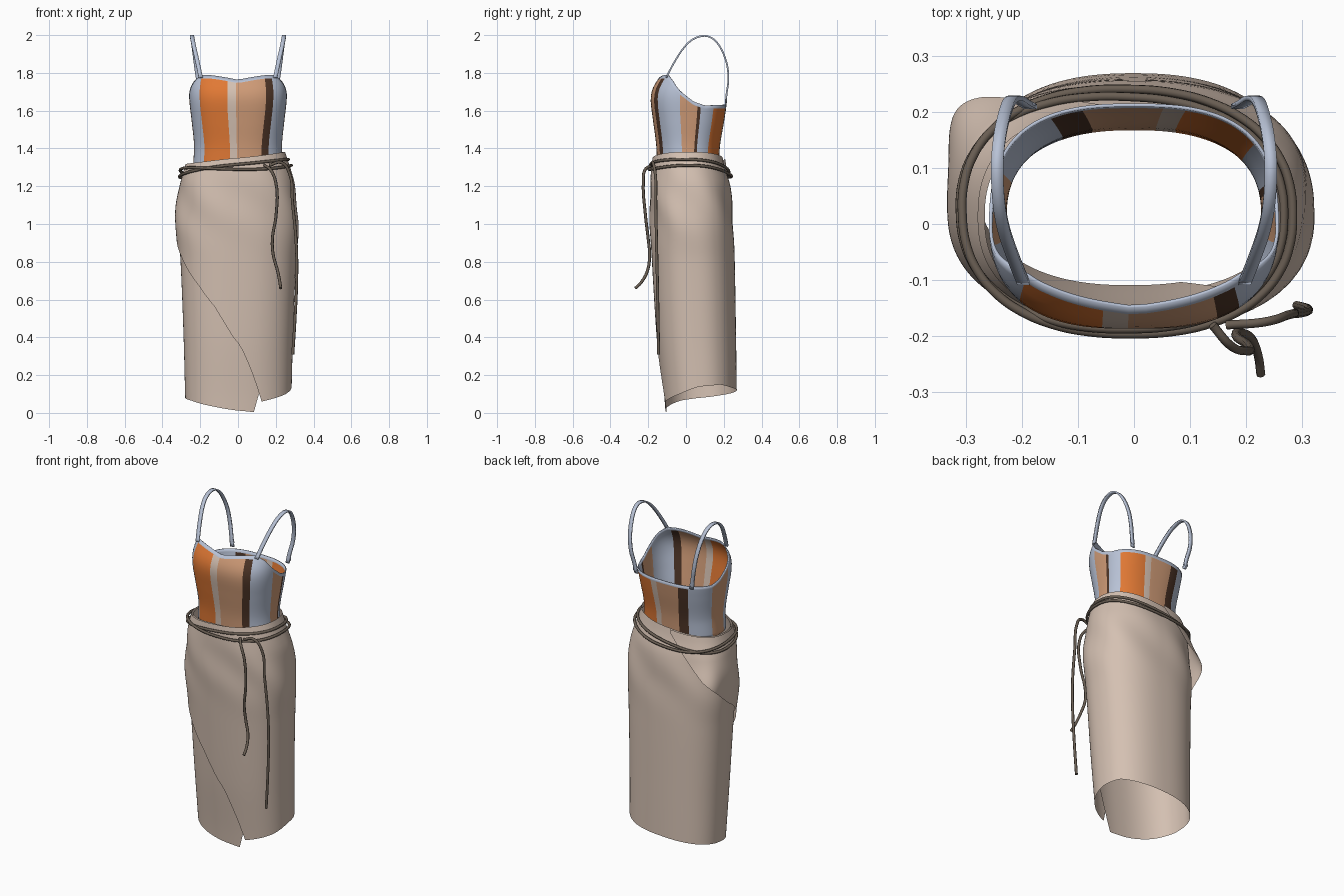
import bpy, math
from mathutils import Vector

if "Cube" in bpy.data.objects:
    bpy.data.objects.remove(bpy.data.objects["Cube"])


def material(name, rgb):
    m = bpy.data.materials.new(name)
    m.diffuse_color = (*rgb, 1)
    m.use_nodes = True
    m.node_tree.nodes["Principled BSDF"].inputs["Base Color"].default_value = m.diffuse_color
    return m


BEIGE = material("beige cloth", (0.66, 0.53, 0.445))
BLUE = material("pale blue cloth", (0.48, 0.54, 0.67))
ORANGE = material("orange cloth", (0.75, 0.19, 0.035))
TAN = material("tan cloth", (0.63, 0.33, 0.185))
BROWN = material("dark brown cloth", (0.075, 0.035, 0.02))
CORD = material("grey brown cord", (0.14, 0.11, 0.085))


def lerp(table, x):
    """Linear lookup in rows of (key, value)."""
    if x <= table[0][0]:
        return table[0][1]
    for (a, p), (b, q) in zip(table, table[1:]):
        if x <= b:
            return p + (q - p) * (x - a) / (b - a)
    return table[-1][1]


def profile(rows, z):
    """Smooth lookup of (half width, front y, back y) at height z."""
    z = min(max(z, rows[0][0]), rows[-1][0])
    i = max(k for k in range(len(rows) - 1) if rows[k][0] <= z)

    def slope(k, c):
        a, b = rows[max(k - 1, 0)], rows[min(k + 1, len(rows) - 1)]
        return (b[c] - a[c]) / (b[0] - a[0])
    p, q = rows[i], rows[i + 1]
    h = q[0] - p[0]
    s = (z - p[0]) / h
    return [(2*s**3 - 3*s*s + 1) * p[c] + (s**3 - 2*s*s + s) * h * slope(i, c)
            + (3*s*s - 2*s**3) * q[c] + (s**3 - s*s) * h * slope(i + 1, c) for c in (1, 2, 3)]


def spow(v, e):
    return math.copysign(abs(v) ** e, v)


def section(rows, ang, z, n, off=0.0):
    """Point on the rounded-box cross-section at an angle (radians) and height."""
    ax, yf, yb = profile(rows, z)
    c, s = spow(math.cos(ang), 2 / n), spow(math.sin(ang), 2 / n)
    return Vector(((ax + off) * c, (yf + yb) / 2 + ((yb - yf) / 2 + off) * s, z))


def grid_object(name, cols, mats, pick=None, closed=False, thick=0.0):
    """Sheet from columns of points; pick(column, row) gives the material index."""
    n, m = len(cols), len(cols[0])
    faces, idx = [], []
    for i in range(n if closed else n - 1):
        j = (i + 1) % n
        for r in range(m - 1):
            faces.append((i * m + r, j * m + r, j * m + r + 1, i * m + r + 1))
            idx.append(pick(i, r) if pick else 0)
    me = bpy.data.meshes.new(name)
    me.from_pydata([p for c in cols for p in c], [], faces)
    for mat in mats:
        me.materials.append(mat)
    me.polygons.foreach_set("material_index", idx)
    me.polygons.foreach_set("use_smooth", [True] * len(faces))
    ob = bpy.data.objects.new(name, me)
    bpy.context.collection.objects.link(ob)
    if thick:
        mod = ob.modifiers.new("thickness", 'SOLIDIFY')
        mod.thickness, mod.offset = thick, 0
    return ob


def cord(name, pts, radius=0.008, closed=False):
    cu = bpy.data.curves.new(name, 'CURVE')
    cu.dimensions = '3D'
    cu.bevel_depth, cu.bevel_resolution, cu.resolution_u = radius, 2, 6
    cu.use_fill_caps = True
    sp = cu.splines.new('BEZIER')
    sp.bezier_points.add(len(pts) - 1)
    for b, p in zip(sp.bezier_points, pts):
        b.co = p
        b.handle_left_type = b.handle_right_type = 'AUTO'
    sp.use_cyclic_u = closed
    cu.materials.append(CORD)
    ob = bpy.data.objects.new(name, cu)
    bpy.context.collection.objects.link(ob)


# Bodice: vertical coloured panels, starting point (x, y) of each going round
BODICE = [(1.30, .235, -.150, .170), (1.42, .230, -.155, .178), (1.55, .243, -.172, .200),
          (1.66, .255, -.184, .215), (1.72, .254, -.172, .217), (1.79, .240, -.130, .217)]
PANELS = [(-.205, -.14, ORANGE), (-.055, -.18, BEIGE), (-.01, -.18, TAN), (.145, -.165, BROWN),
          (.187, -.15, BLUE), (.25, -.03, TAN), (.25, .065, BROWN), (.245, .082, BLUE),
          (.215, .15, ORANGE), (.09, .21, BEIGE), (.05, .21, TAN), (-.09, .21, BROWN),
          (-.15, .20, BLUE), (-.24, .10, TAN), (-.25, -.035, BLUE)]
MATS = [BLUE, ORANGE, BEIGE, TAN, BROWN]
NB = 2.7
starts = [math.atan2(spow((y - .018) / .2, NB / 2), spow(x / .25, NB / 2)) for x, y, _ in PANELS]
angles, owner = [], []
for k, (x, y, mat) in enumerate(PANELS):
    span = (starts[(k + 1) % len(PANELS)] - starts[k]) % (2 * math.pi)
    steps = max(2, round(span / 0.05))
    for s in range(steps):
        angles.append(starts[k] + span * s / steps)
        owner.append(MATS.index(mat))


def bodice_top(a):
    p = section(BODICE, a, 1.62, NB)
    z = lerp([(-.135, 1.787), (-.09, 1.755), (-.03, 1.70), (.04, 1.648), (.10, 1.627), (.22, 1.632)], p.y)
    return z - (0.025 * max(0, 1 - abs(p.x) / .16) ** 1.3 if p.y < 0 else 0)


ROWS = 18
columns = []
for a in angles:
    top = bodice_top(a)
    zs = [1.30 + (top - .018 - 1.30) * r / ROWS for r in range(ROWS + 1)] + [top]
    columns.append([section(BODICE, a, z, lerp([(1.40, 2.4), (1.6, NB)], z)) for z in zs])
grid_object("bodice", columns, MATS, lambda i, r: 0 if r == ROWS else owner[i], True, 0.006)

# Shoulder straps: flat ribbons, one per side
STRAP = [(.197, -.105, 1.775), (.215, -.06, 1.86), (.232, -.01, 1.935), (.241, .04, 1.98),
         (.244, .10, 1.996), (.240, .15, 1.975), (.232, .19, 1.92), (.222, .218, 1.84),
         (.210, .224, 1.76), (.195, .215, 1.69), (.182, .208, 1.615)]
for side, label in ((1, "right"), (-1, "left")):
    cols = []
    for i in range(len(STRAP) - 1):
        p0, p1, p2, p3 = (Vector(STRAP[min(max(i + k, 0), len(STRAP) - 1)]) for k in (-1, 0, 1, 2))
        for s in (0, .25, .5, .75):
            p = .5 * (2*p1 + (p2 - p0)*s + (2*p0 - 5*p1 + 4*p2 - p3)*s*s + (3*p1 - p0 - 3*p2 + p3)*s**3)
            cols.append([(side * (p.x + w), p.y, p.z) for w in (-side * .011, side * .011)])
    grid_object("strap_" + label, cols, [BLUE], thick=0.009)
    # Small slider loop where the strap meets the back
    bpy.ops.mesh.primitive_torus_add(location=(side * .19, .213, 1.655), rotation=(math.pi / 2, 0, 0),
                                     major_radius=.013, minor_radius=.003,
                                     major_segments=20, minor_segments=8)
    bpy.context.object.name = "strap_slider_" + label
    bpy.context.object.data.materials.append(BLUE)
    bpy.ops.object.shade_smooth()

# Wrap skirt: one sheet spiralling from the inner front edge, round, and over the front
SKIRT = [(0.0, .276, -.108, .270), (.10, .280, -.116, .269), (.40, .288, -.145, .265),
         (.80, .304, -.170, .258), (1.0, .318, -.180, .250), (1.2, .298, -.180, .232),
         (1.30, .272, -.173, .205), (1.40, .240, -.158, .185)]
HEM = [(70, 0.0), (90, .012), (150, .065), (180, .08), (270, .12), (300, .132), (330, .15),
       (360, .14), (390, .10), (428, .06), (439, .22), (450, .37), (460, .47), (470, .56),
       (490, .68), (520, .83), (540, .91), (560, .985), (585, 1.09), (605, 1.21), (625, 1.335)]


def skirt_point(t, z):
    # The inner front edge leans a little under the overlap
    t -= max(0, (100 - t) / 30) * min(z, .4) * 70
    a = -math.radians(t)
    off = lerp([(330, 0), (430, .010), (625, .013)], t)
    # Soft folds at the hip and the flared flap corner at the back left
    off += .005 * math.sin(5 * a + 16 * z) * math.exp(-((z - 1.1) / .16) ** 2)
    off += .052 * math.exp(-((t - 578) / 20) ** 2 - ((z - 1.05) / .12) ** 2)
    return section(SKIRT, a, z, 2.35, off)


columns = []
for t in range(624, 75, -2):
    top = 1.35 + .032 * math.cos(math.radians(t))
    hem = min(lerp(HEM, t), top - .002)
    columns.append([skirt_point(t, hem + (top - hem) * r / 44) for r in range(45)])
grid_object("wrap_skirt", columns, [BEIGE])

# Waist cord: two strands round the waist
for k, (base, tilt, wave) in enumerate(((1.297, .045, .006), (1.285, .012, .016))):
    pts = []
    for i in range(28):
        a = 2 * math.pi * i / 28
        z = base + tilt * math.cos(a) - .018 * math.sin(a) + wave * math.sin(2 * a + k)
        p = section(SKIRT, a, z, 2.3, .016 + .006 * k)
        pts.append((p.x - .008, p.y, p.z))
    cord("waist_cord_%d" % (k + 1), pts, closed=True)

# Hanging cord ends
cord("hanging_cord_short", [(.14, -.180, 1.31), (.17, -.215, 1.29), (.20, -.226, 1.22), (.202, -.215, 1.05),
                            (.182, -.200, .92), (.186, -.193, .84), (.210, -.205, .75),
                            (.222, -.238, .69), (.226, -.268, .66)])
cord("hanging_cord_long", [(.165, -.180, 1.31), (.23, -.175, 1.325), (.275, -.162, 1.26), (.288, -.160, 1.12),
                           (.308, -.156, .90), (.311, -.152, .72), (.302, -.148, .50), (.290, -.145, .31)])
